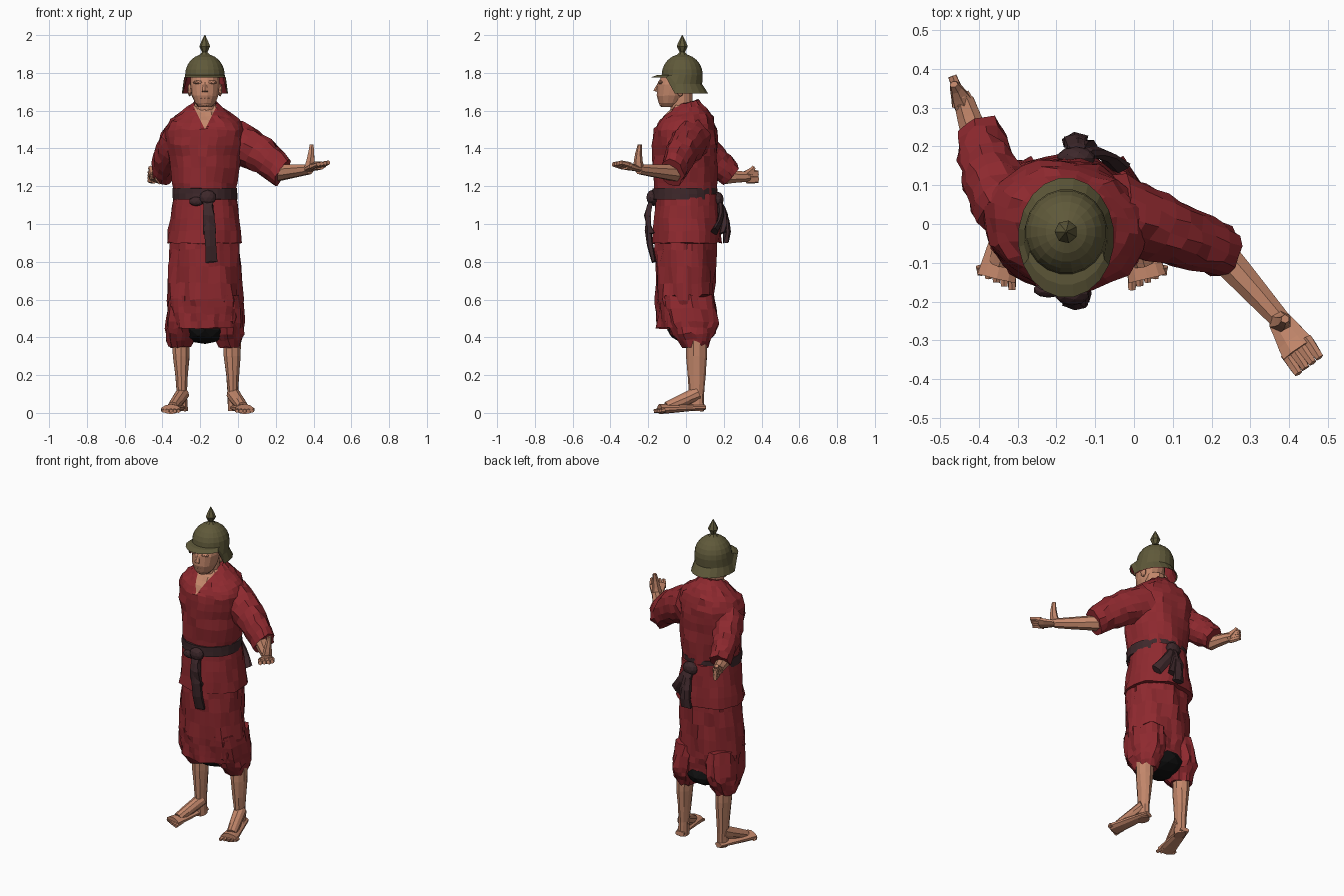
import bpy, bmesh, math, random
from mathutils import Matrix, Vector

random.seed(7)
old = bpy.data.objects.get("Cube")
if old:
    bpy.data.objects.remove(old, do_unlink=True)


def material(name, *rgb):
    mat = bpy.data.materials.new(name)
    mat.use_nodes = True
    mat.diffuse_color = (*rgb, 1)
    shader = mat.node_tree.nodes["Principled BSDF"]
    shader.inputs["Base Color"].default_value = (*rgb, 1)
    return mat


RED = material("red cloth", .27, .022, .028)
SKIN = material("skin", .54, .24, .145)
OLIVE = material("olive metal", .115, .1, .042)
DARK = material("dark belt", .048, .021, .024)
BLACK = material("black lining", .005, .005, .005)
MID = -.175  # the body stands right of centre, balancing the reaching arm
SIDES = (("right", -1), ("left", 1))


def finish(name, bm, *materials):
    bmesh.ops.recalc_face_normals(bm, faces=bm.faces)
    mesh = bpy.data.meshes.new(name)
    bm.to_mesh(mesh)
    bm.free()
    for mat in materials:
        mesh.materials.append(mat)
    bpy.context.collection.objects.link(bpy.data.objects.new(name, mesh))


def bridge(rings, jitter, closed=True):
    """Join rings of points into a faceted skin with slight hand-made unevenness."""
    bm = bmesh.new()
    loops = [[bm.verts.new(point + jitter * Vector([random.uniform(-1, 1) for axis in "xyz"]))
              for point in ring] for ring in rings]
    for low, high in zip(loops, loops[1:]):
        for i in range(len(low)):
            bm.faces.new((low[i - 1], low[i], high[i], high[i - 1]))
    if closed:
        bm.faces.new(loops[0])
        bm.faces.new(loops[-1])
    return bm


def ellipse(count, wave, phase):
    """Unit circle points, rippled like cloth when wave is above zero."""
    for i in range(count):
        angle = math.tau * (i + .5) / count
        ripple = 1 + wave * math.sin(7 * angle + phase)
        yield ripple * math.cos(angle), ripple * math.sin(angle)


def loft(x, y, rows, count=16, steps=1, wave=0, jitter=.002, lean=(0, 0), turn=0, warp=None, closed=True):
    """Upright stack of ellipses; each row is height, x radius, y radius."""
    levels = [Vector(a).lerp(Vector(b), k / steps)
              for a, b in zip(rows, rows[1:]) for k in range(steps)] + [Vector(rows[-1])]
    spin = Matrix.Rotation(turn, 3, "Z")
    rings = []
    for z, rx, ry in levels:
        rise = z - rows[0][0]
        centre = Vector((x + lean[0] * rise, y + lean[1] * rise, z))
        ring = [centre + spin @ Vector((rx * u, ry * v, 0)) for u, v in ellipse(count, wave, 12 * z)]
        rings.append([warp(point) for point in ring] if warp else ring)
    return bridge(rings, jitter, closed)


def limb(name, mat, start, end, size, end_size, bend=(0, 0, 0), flat=1, count=8, steps=3, wave=0, jitter=.001):
    """Tapered sweep from start to end, bowed by bend; flat is height over width."""
    start, end = Vector(start), Vector(end)
    middle = (start + end) / 2 + Vector(bend)
    along = (end - start).normalized()
    side = along.cross(Vector((0, 1, 0) if abs(along.z) > .8 else (0, 0, 1))).normalized()
    up = side.cross(along)
    rings = []
    for k in range(steps + 1):
        t = k / steps
        centre = start.lerp(middle, t).lerp(middle.lerp(end, t), t)
        radius = size + (end_size - size) * t
        rings.append([centre + radius * (side * u + up * v * flat) for u, v in ellipse(count, wave, 2 * k)])
    finish(name, bridge(rings, jitter), mat)


def blob(name, mat, at, size):
    bm = bmesh.new()
    bmesh.ops.create_icosphere(bm, subdivisions=2, radius=1,
                               matrix=Matrix.Translation(at) @ Matrix.Diagonal((*size, 1)))
    finish(name, bm, mat)


# Jacket: body with raised collar and open neckline, flared skirt, belt
def raise_collar(point):
    point.z += 2 * point.y * max(0, point.z - 1.5)
    return point


jacket = loft(MID, -.003, [(1.14, .16, .165), (1.3, .185, .17), (1.42, .205, .17), (1.5, .215, .165),
                           (1.55, .19, .145), (1.59, .13, .115), (1.64, .062, .065)],
              count=26, steps=2, wave=.02, jitter=.006, turn=-.2, warp=raise_collar)


def at_chest(face):
    centre = face.calc_center_median()
    return centre.y < -.03 and centre.z > 1.45


for side, s in SIDES:
    chest = [face for face in jacket.faces if at_chest(face)]
    parts = {part for face in chest for part in (face, *face.edges, *face.verts)}
    bmesh.ops.bisect_plane(jacket, geom=list(parts), plane_co=(MID, 0, 1.5), plane_no=(s, 0, -.5))
for face in jacket.faces:
    centre = face.calc_center_median()
    if at_chest(face) and abs(centre.x - MID) < (centre.z - 1.5) / 2:
        face.material_index = 1
finish("jacket_body", jacket, RED, SKIN)

finish("jacket_skirt", loft(MID, .005, [(.9, .2, .18), (1.16, .165, .165)],
                            count=28, steps=4, wave=.02, jitter=.005), RED)
finish("belt", loft(MID, -.008, [(1.13, .172, .172), (1.19, .172, .172)], count=24, steps=2), DARK)


# Belt knots with hanging ends
def ribbon(name, knot, end):
    outward = (0, math.copysign(.05, knot[1]), 0)
    limb(name, DARK, knot, end, .026, .036, bend=outward, flat=.5, count=6, steps=4, jitter=.005)


front_knot, back_knot = (-.16, -.18, 1.14), (-.15, .17, 1.13)
blob("front_knot", DARK, front_knot, (.045, .03, .04))
blob("front_loop", DARK, (-.22, -.17, 1.12), (.04, .02, .025))
ribbon("front_long_end", front_knot, (-.14, -.17, .8))
ribbon("front_short_end", front_knot, (-.15, -.18, .95))
blob("back_knot", DARK, back_knot, (.05, .03, .04))
ribbon("back_long_end", back_knot, (-.15, .21, .9))
ribbon("back_middle_end", back_knot, (-.13, .19, .95))
ribbon("back_short_end", back_knot, (-.04, .15, .96))

# Baggy trousers: shared upper part, two gathered legs, dark gap between
finish("trousers_upper", loft(MID, -.005, [(.45, .18, .145), (.6, .2, .155), (.95, .18, .16)],
                              count=36, steps=4, wave=.035, jitter=.007), RED)
blob("trouser_gap", BLACK, (MID, .03, .44), (.13, .13, .075))

for side, s in SIDES:
    finish(side + "_trouser_leg", loft(
        MID + s * .13, .05, [(.35, .06, .065), (.42, .085, .115), (.48, .09, .14), (.62, .09, .14)],
        count=22, steps=2, wave=.05, jitter=.007, lean=(-s * .1, -.15)), RED)

    # Bare leg and foot, turned outward
    ankle = -.16 + s * .135
    finish(side + "_shin", loft(ankle, .056, [(.01, .03, .042), (.1, .028, .04), (.2, .036, .048),
                                              (.3, .046, .054), (.42, .05, .055)],
                                count=10, lean=(-.02, 0)), SKIN)
    limb(side + "_instep", SKIN, (ankle, .06, .1), (ankle + s * .05, -.1, .03), .038, .03, count=10)
    limb(side + "_sole", SKIN, (ankle, .1, .03), (ankle + s * .06, -.14, .02), .028, .052, flat=.5, count=10)
    for i in range(5):
        x = ankle + s * (.02 + .02 * i)
        limb(side + "_toe", SKIN, (x, -.11, .017), (x, -.17 + .01 * i, .01), .014, .01, count=6)

# Wide sleeves and forearms
limb("left_sleeve", RED, (-.07, .04, 1.45), (.235, -.075, 1.27), .1, .065, bend=(.02, 0, .05),
     flat=1.2, count=14, steps=8, wave=.05, jitter=.006)
limb("right_sleeve", RED, (-.31, .02, 1.45), (-.395, .235, 1.26), .09, .06, bend=(-.04, 0, 0),
     flat=1.1, count=14, steps=8, wave=.05, jitter=.006)
limb("left_forearm", SKIN, (.2, -.05, 1.27), (.38, -.25, 1.29), .048, .028)
limb("right_forearm", SKIN, (-.4, .2, 1.25), (-.44, .32, 1.25), .042, .028)


# Open hands: palm, four fingers spaced by spread, and a thumb
def hand(side, wrist, knuckles, spread, thumb, flat):
    wrist, knuckles, spread = Vector(wrist), Vector(knuckles), Vector(spread)
    reach = (knuckles - wrist).normalized() * .05
    limb(side + "_palm", SKIN, wrist, knuckles, .032, .023 / flat, flat=flat)
    for i in range(4):
        root = knuckles + spread * (i - 1.5) * .9
        limb(side + "_finger", SKIN, root - reach / 4, root + reach, .016, .012, count=6)
    limb(side + "_thumb", SKIN, wrist, thumb, .03, .011, bend=reach / 4, count=6)


hand("left", (.375, -.25, 1.29), (.425, -.325, 1.31), (.02, .015, .003), (.39, -.245, 1.42), .45)
hand("right", (-.44, .31, 1.25), (-.45, .335, 1.25), (0, 0, .016), (-.465, .36, 1.3), .9)

# Neck, head and face
finish("neck", loft(MID, -.025, [(1.5, .07, .07), (1.58, .058, .06), (1.7, .055, .06)], count=12), SKIN)
finish("head", loft(MID, -.09, [(1.62, .035, .04), (1.64, .055, .06), (1.68, .072, .08),
                                (1.74, .08, .09), (1.79, .075, .08)], lean=(0, .23)), SKIN)
limb("nose", SKIN, (MID, -.14, 1.75), (MID, -.155, 1.7), .008, .018, count=6)
blob("lips", SKIN, (MID, -.14, 1.665), (.03, .012, .008))
blob("chin", SKIN, (MID, -.12, 1.635), (.03, .022, .017))
for side, s in SIDES:
    blob(side + "_brow", SKIN, (MID + s * .035, -.135, 1.75), (.03, .014, .01))
    blob(side + "_ear", SKIN, (MID + s * .08, -.03, 1.71), (.012, .02, .035))


# Helmet: dome, peak in front, flared neck guard behind, red lining, spike
def shape_rim(point):
    if point.z < 1.77:
        facing = Vector((point.x - MID, point.y + .02)).normalized().y
        frontness = max(0, min(1, -4 * (facing + .2)))
        point.y -= .015
        point.z += (1.775 + (point.z - 1.69) / 4 - point.z) * frontness
    return point


arcs = [math.radians(15 * k) for k in range(6)]
helmet = [(1.69, .124, .155), (1.74, .11, .122)] + [
    (1.79 + .11 * math.sin(a), .106 * math.cos(a), .11 * math.cos(a)) for a in arcs]
lining = [(z, rx - .006, ry - .006) for z, rx, ry in helmet]
for name, rows, mat in (("helmet", helmet, OLIVE), ("helmet_lining", lining, RED)):
    finish(name, loft(MID, -.02, rows, count=20, jitter=0, warp=shape_rim, closed=False), mat)
spike = ((1.88, .045), (1.91, .015), (1.94, .03), (1.96, .022), (2, .002))
finish("helmet_spike", loft(MID, -.02, [(z, r, r) for z, r in spike], count=7, jitter=0), OLIVE)
